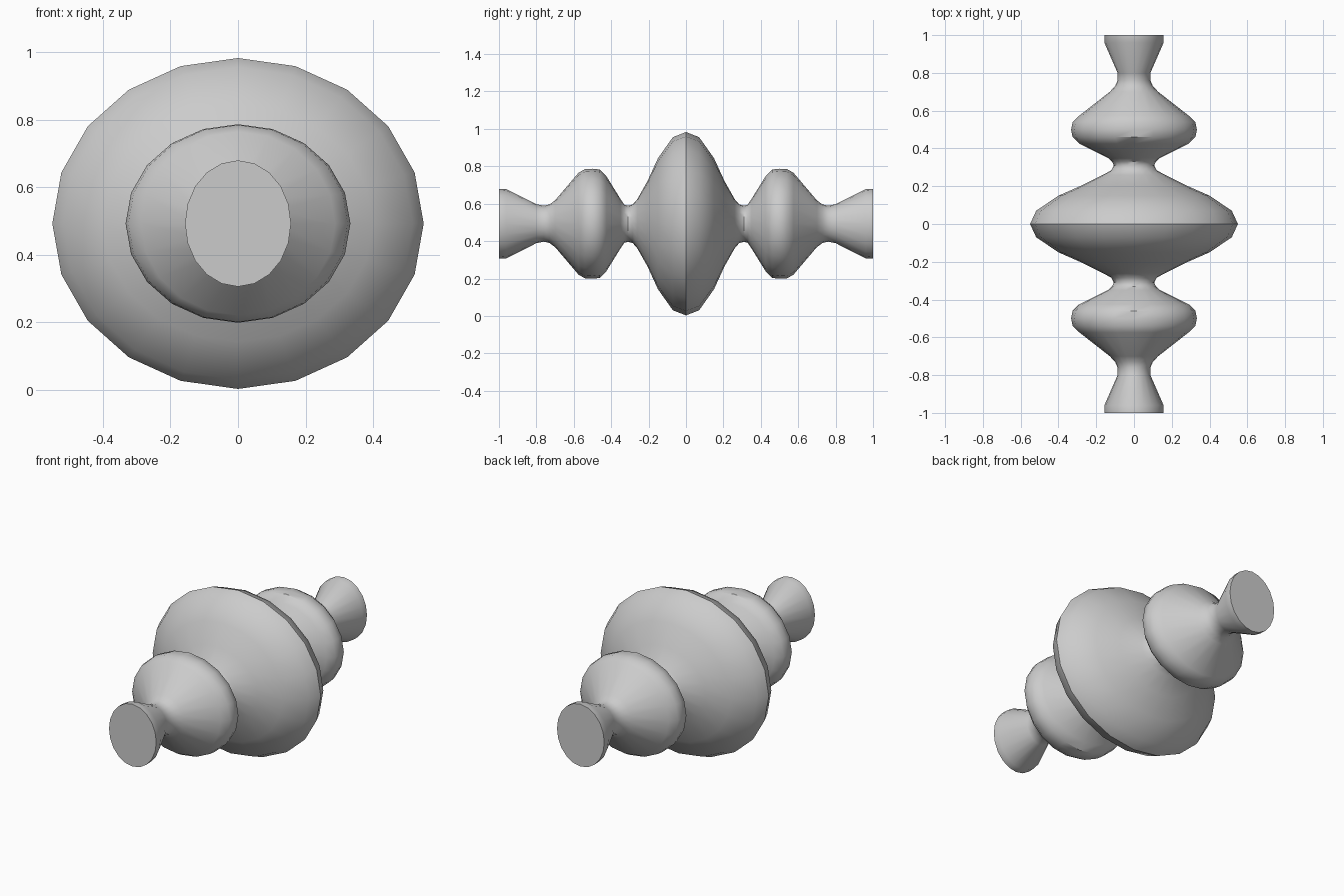
import bpy, bmesh, math

if "Cube" in bpy.data.objects:
    bpy.data.objects.remove(bpy.data.objects["Cube"])

SIDES = 20
CENTRE_Z = 0.493

# Half profile from the middle disc to the flared end: (y, half width, half height)
HALF = [
    (0.00, 0.550, 0.490), (0.07, 0.518, 0.463), (0.15, 0.400, 0.350),
    (0.205, 0.275, 0.230), (0.26, 0.165, 0.132), (0.285, 0.119, 0.103),
    (0.31, 0.107, 0.097), (0.33, 0.116, 0.102), (0.35, 0.138, 0.132),
    (0.425, 0.290, 0.253), (0.46, 0.325, 0.290), (0.50, 0.333, 0.294),
    (0.54, 0.325, 0.292), (0.575, 0.288, 0.272), (0.70, 0.128, 0.125),
    (0.73, 0.100, 0.103), (0.76, 0.087, 0.096), (0.80, 0.087, 0.104),
    (0.96, 0.157, 0.185), (1.00, 0.157, 0.187),
]
profile = [(-y, rx, rz) for y, rx, rz in reversed(HALF[1:])] + HALF

# Turned spindle: loft elliptical rings along y
bm = bmesh.new()
rings = []
for y, rx, rz in profile:
    rings.append([bm.verts.new((rx * math.sin(2 * math.pi * i / SIDES), y,
                                CENTRE_Z + rz * math.cos(2 * math.pi * i / SIDES)))
                  for i in range(SIDES)])
for a, b in zip(rings, rings[1:]):
    for i in range(SIDES):
        j = (i + 1) % SIDES
        bm.faces.new((a[i], a[j], b[j], b[i]))

# Flat end caps
bm.faces.new(rings[0])
bm.faces.new(rings[-1])
bmesh.ops.recalc_face_normals(bm, faces=bm.faces)

mesh = bpy.data.meshes.new("turned_spindle")
bm.to_mesh(mesh)
bm.free()
spindle = bpy.data.objects.new("turned_spindle", mesh)
bpy.context.collection.objects.link(spindle)

# Smooth sides, crisp middle ridge and end rims
bpy.context.view_layer.objects.active = spindle
spindle.select_set(True)
bpy.ops.object.shade_smooth_by_angle(angle=math.radians(40))
